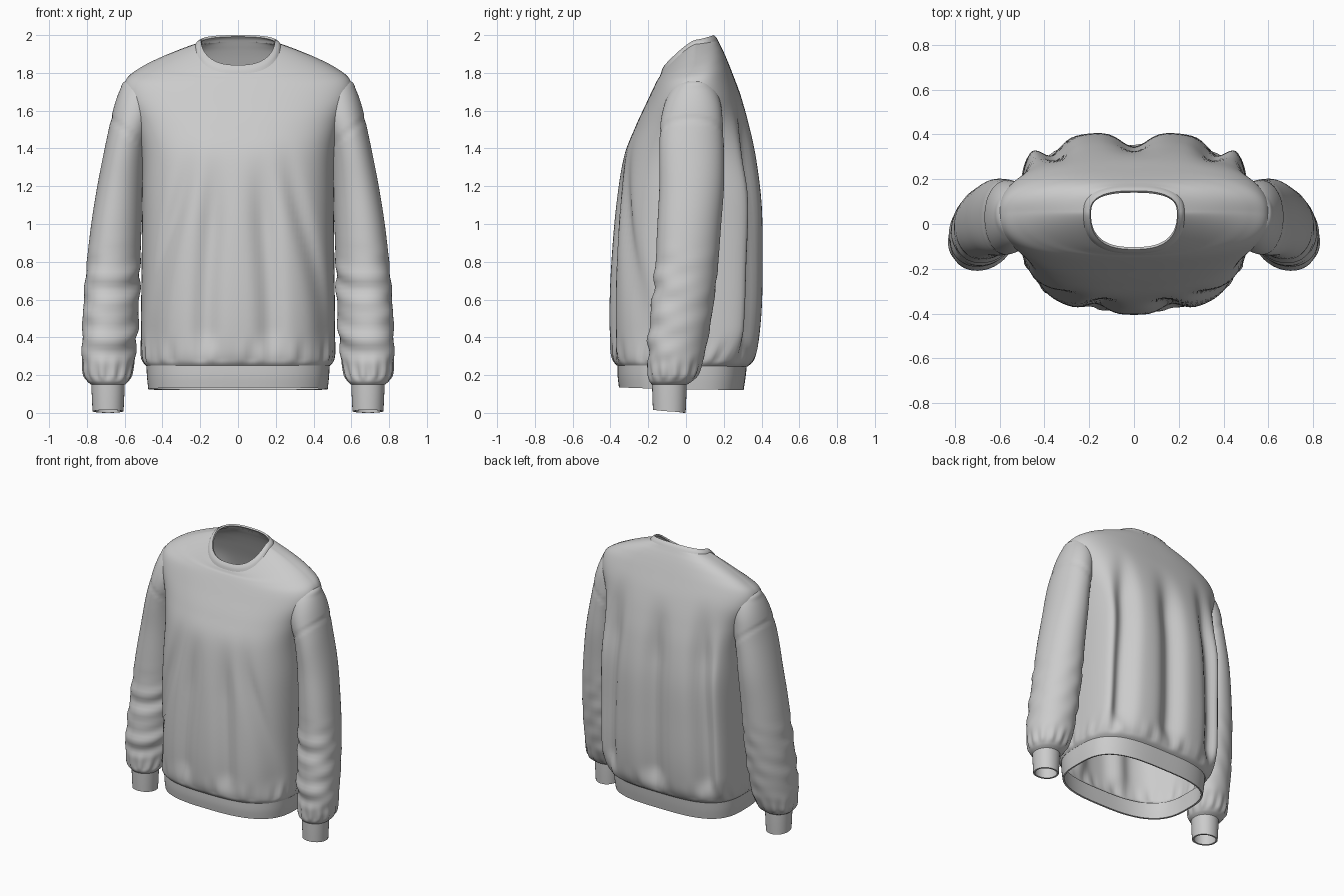
import bpy, math
from mathutils import Vector
from mathutils.bvhtree import BVHTree

if "Cube" in bpy.data.objects:
    bpy.data.objects.remove(bpy.data.objects["Cube"])


def smooth(a, b, v):
    t = max(0.0, min(1.0, (v - a) / (b - a)))
    return t * t * (3 - 2 * t)


def spline(rings, steps):
    """Catmull-Rom interpolation between ring descriptions."""
    r = [rings[0]] + rings + [rings[-1]]
    out = []
    for i in range(1, len(r) - 2):
        for k in range(steps):
            t = k / steps
            out.append([0.5 * (2 * b + (c - a) * t + (2 * a - 5 * b + 4 * c - d) * t * t
                               + (3 * b - a - 3 * c + d) * t ** 3)
                        for a, b, c, d in zip(*r[i - 1:i + 3])])
    return out + [list(rings[-1])]


def loft(rings, count, steps, shape=None):
    """Ring: centre x, half width, side y, side z, front y, front z, back y, back z,
    front squareness, back squareness."""
    rows = spline(rings, steps)
    verts, faces = [], []
    for cx, rx, ys, zs, yf, zf, yb, zb, nf, nb in rows:
        for j in range(count):
            a = 2 * math.pi * j / count
            c, s = math.cos(a), math.sin(a)
            n = nb if s > 0 else nf
            k = (abs(c) ** n + abs(s) ** n) ** (-1 / n)
            c, s = c * k, s * k
            ye, ze = (yb, zb) if s > 0 else (yf, zf)
            p = Vector((cx + rx * c, ys + (ye - ys) * abs(s), zs + (ze - zs) * abs(s) ** 1.3))
            verts.append(shape(p, a, cx) if shape else p)
    for i in range(len(rows) - 1):
        for j in range(count):
            q, m = (j + 1) % count, i * count
            faces.append((m + j, m + q, m + count + q, m + count + j))
    return verts, faces


def make(name, geo, thickness=0.012):
    mesh = bpy.data.meshes.new(name)
    mesh.from_pydata(geo[0], [], geo[1])
    mesh.validate()
    ob = bpy.data.objects.new(name, mesh)
    bpy.context.collection.objects.link(ob)
    bpy.ops.object.select_all(action='DESELECT')
    ob.select_set(True)
    bpy.context.view_layer.objects.active = ob
    mod = ob.modifiers.new("cloth", 'SOLIDIFY')
    mod.thickness, mod.offset = thickness, -1
    bpy.ops.object.modifier_apply(modifier=mod.name)
    bpy.ops.object.shade_smooth_by_angle(angle=math.radians(50))
    return ob


def remove_inside(geo, others):
    """Drop the hidden faces where body and sleeve overlap."""
    trees = [BVHTree.FromPolygons(*o) for o in others]

    def inside(p):
        if p.z < 1.4:
            return False
        for t in trees:
            loc, nor, _, d = t.find_nearest(p)
            if d > 0.01 and (p - loc).dot(nor) < 0:
                return True
        return False
    flags = [inside(p) for p in geo[0]]
    return geo[0], [f for f in geo[1] if not all(flags[i] for i in f)]


# Long folds: front/back, x at top, x at bottom, top z, width, depth
FOLDS = [(1, 0, 0, 1.7, .08, .065)]
for s in (-1, 1):
    FOLDS += [(-1, s * .12, s * .17, 1.45, .065, .04),
              (-1, s * .25, s * .46, 1.5, .05, .03),
              (1, s * .33, s * .38, 1.75, .06, .055),
              (1, s * .46, s * .48, 1.65, .05, -.05)]


def body_shape(p, a, cx):
    q = p.copy()
    for side, xt, xb, zt, w, d in FOLDS:
        if side * p.y > 0:
            xc = xb + (xt - xb) * smooth(.4, zt, p.z)
            fade = (1 - smooth(zt - .5, zt, p.z)) * smooth(.24, .45, p.z)
            q.y -= side * d * fade * min(1, abs(p.y) / .2) * math.exp(-((p.x - xc) / w) ** 2)
    # gathers above the hem band
    g = smooth(.25, .29, p.z) * (1 - smooth(.3, .42, p.z)) * .004
    w = g * (math.sin(23 * a) + .8 * math.sin(37 * a + 1))
    return q + Vector((math.cos(a) * w, math.sin(a) * w, 0))


def sleeve_shape(p, a, cx):
    s = 1 if cx > 0 else -1
    b = a if s > 0 else math.pi - a
    # slanting creases on the forearm, and gathers at the cuff
    f = smooth(.2, .32, p.z) * (1 - smooth(.7, .95, p.z))
    w = f * (.006 * math.sin(36 * p.z + 3 * math.cos(b) + 1.5 * math.sin(2 * b))
             + .004 * math.sin(57 * p.z - 4 * math.sin(b) + 1)) * (.6 - .4 * math.sin(b + .5))
    g = smooth(.16, .2, p.z) * (1 - smooth(.2, .32, p.z))
    w += .006 * g * math.sin(13 * b)
    # dropped shoulder seam
    w -= .005 * math.exp(-((p.z - 1.5 - .8 * (s * p.x - .6)) / .014) ** 2)
    # outer side of the arm leans forward
    lean = -.14 * (abs(p.x) - abs(cx)) * smooth(.15, .3, p.z) * (1 - smooth(1.4, 1.6, p.z))
    return p + Vector((math.cos(a) * w, math.sin(a) * w + lean, 0))


# Body with dropped shoulders, from the hem seam up to the collar seam
body = loft([
    (0, .488, -.02, .25, -.365, .25, .325, .245, 2.8, 3.2),
    (0, .505, -.01, .28, -.385, .28, .355, .275, 2.7, 3.2),
    (0, .513, 0, .36, -.40, .36, .385, .36, 2.6, 3.2),
    (0, .513, 0, .55, -.405, .55, .405, .55, 2.6, 3.2),
    (0, .51, 0, .80, -.395, .80, .41, .80, 2.6, 3.2),
    (0, .508, .01, 1.10, -.37, 1.10, .405, 1.10, 2.6, 3.2),
    (0, .51, .02, 1.35, -.33, 1.35, .375, 1.35, 2.6, 3.0),
    (0, .545, .03, 1.53, -.27, 1.51, .335, 1.53, 2.6, 2.8),
    (0, .60, .04, 1.68, -.21, 1.64, .29, 1.68, 2.5, 2.6),
    (0, .592, .045, 1.765, -.17, 1.725, .245, 1.80, 2.5, 2.5),
    (0, .52, .05, 1.822, -.15, 1.765, .215, 1.875, 2.4, 2.4),
    (0, .415, .05, 1.875, -.14, 1.78, .195, 1.92, 2.4, 2.4),
    (0, .31, .05, 1.92, -.134, 1.793, .18, 1.95, 2.4, 2.4),
    (0, .225, .05, 1.952, -.13, 1.80, .17, 1.97, 2.5, 2.6)], 144, 7, body_shape)


def sleeve(s):
    # z, inner x, outer x, front y, back y
    rows = [(.15, .598, .778, -.18, .005), (.17, .578, .80, -.195, .035),
            (.21, .562, .818, -.20, .065), (.30, .545, .826, -.20, .095),
            (.45, .53, .824, -.195, .125), (.62, .522, .815, -.175, .15),
            (.80, .517, .80, -.16, .17), (1.0, .51, .777, -.15, .185),
            (1.2, .50, .745, -.14, .20), (1.38, .485, .71, -.14, .20),
            (1.53, .45, .678, -.135, .195), (1.63, .43, .654, -.115, .185),
            (1.71, .42, .625, -.08, .16), (1.755, .44, .598, -.03, .12),
            (1.775, .499, .501, .049, .051)]
    return loft([(s * (i + o) / 2, (o - i) / 2, (f + b) / 2, z, f, z, b, z, 2.1, 2.1)
                 for z, i, o, f, b in rows], 64, 7, sleeve_shape)


sleeves = {"left": sleeve(1), "right": sleeve(-1)}
make("body", remove_inside(body, list(sleeves.values())))
for side, geo in sleeves.items():
    make(side + "_sleeve", remove_inside(geo, [body]))

# Hem band
make("hem_band", loft([
    (0, .475, -.02, .125, -.355, .135, .305, .12, 2.8, 3.2),
    (0, .482, -.02, .19, -.362, .195, .315, .185, 2.8, 3.2),
    (0, .485, -.02, .255, -.362, .255, .322, .25, 2.8, 3.2)], 120, 4))

# Collar band
make("collar", loft([
    (0, .228, .05, 1.947, -.132, 1.797, .172, 1.967, 2.6, 2.6),
    (0, .216, .05, 1.965, -.126, 1.82, .162, 1.985, 2.6, 2.6),
    (0, .196, .05, 1.975, -.113, 1.842, .148, 2.0, 2.6, 2.6)], 96, 4))

# Cuffs
for side, s in (("left", 1), ("right", -1)):
    make(side + "_cuff", loft([
        (s * .688, .082, -.088, .008, -.175, .016, -.002, 0, 2.1, 2.1),
        (s * .688, .086, -.088, .09, -.178, .09, .002, .09, 2.1, 2.1),
        (s * .688, .089, -.088, .165, -.18, .165, .004, .165, 2.1, 2.1)], 48, 4))
